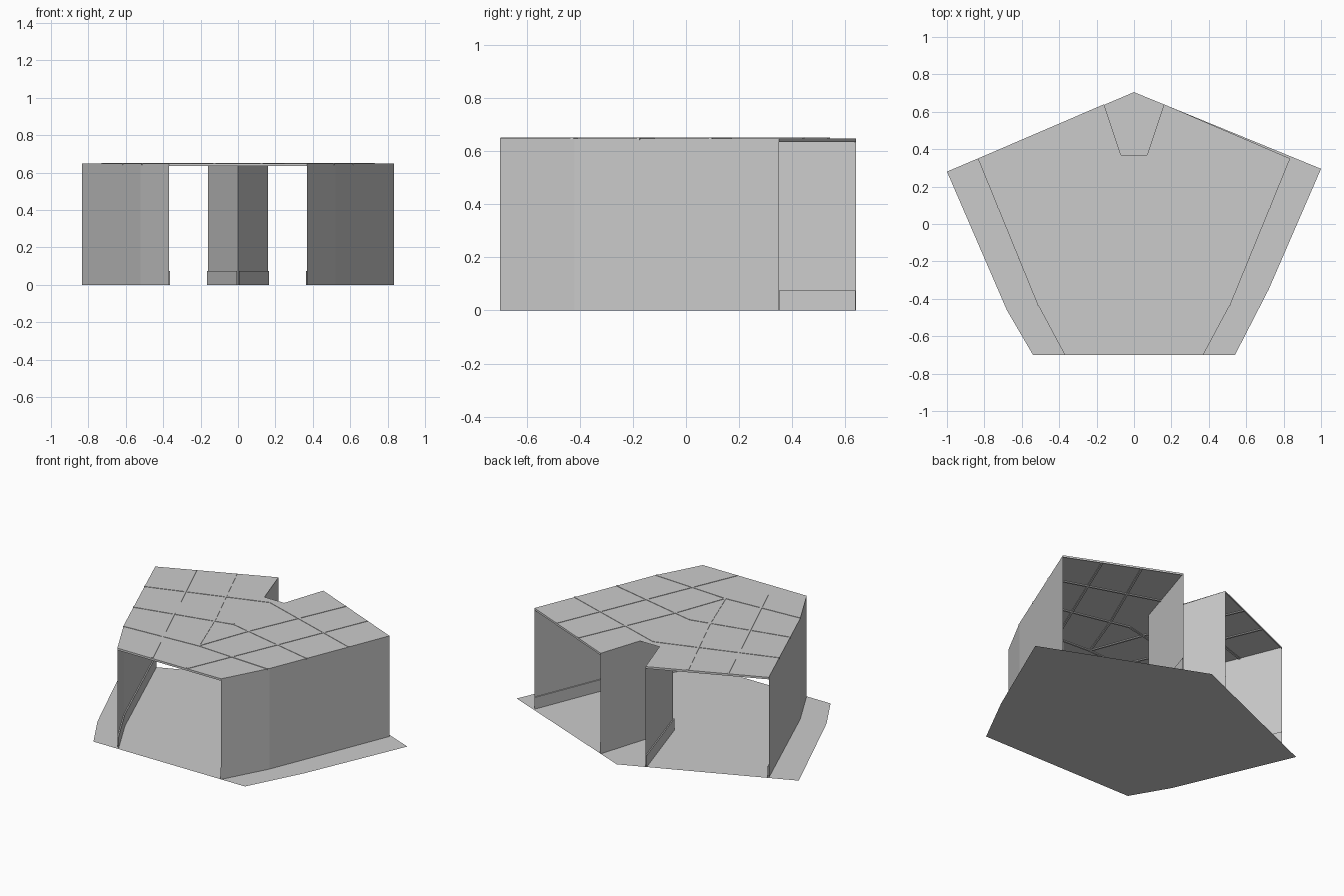
import bpy
from mathutils import Vector

if "Cube" in bpy.data.objects:
    bpy.data.objects.remove(bpy.data.objects["Cube"])


def make(name, verts, faces):
    me = bpy.data.meshes.new(name)
    me.from_pydata([tuple(v) for v in verts], [], faces)
    me.update()
    ob = bpy.data.objects.new(name, me)
    bpy.context.collection.objects.link(ob)
    return ob


def sheet(name, outline, z):
    return make(name, [(x, y, z) for x, y in outline], [list(range(len(outline)))])


def wall(name, path, z0, z1):
    n = len(path)
    verts = [(x, y, z0) for x, y in path] + [(x, y, z1) for x, y in path]
    return make(name, verts, [(i, i + 1, n + i + 1, n + i) for i in range(n - 1)])


def baseboard(name, path, offset, h=0.075):
    # strip shifted sideways off the wall, with a small top ledge
    o = Vector(offset)
    n = len(path)
    inner = [Vector(p) + o for p in path]
    verts = [(*p, 0) for p in inner] + [(*p, h) for p in inner] + [(*p, h) for p in path]
    faces = []
    for i in range(n - 1):
        faces.append((i, i + 1, n + i + 1, n + i))
        faces.append((n + i, n + i + 1, 2 * n + i + 1, 2 * n + i))
    return make(name, verts, faces)


def seam(name, path, w=0.012):
    # thin flat strip just above the roof, plus one below
    verts, faces = [], []
    for a, b in zip(path, path[1:]):
        a, b = Vector(a), Vector(b)
        d = (b - a).normalized()
        s = Vector((-d.y, d.x)) * w / 2
        k = len(verts)
        for z in (0.642, 0.6505):
            verts += [(*(p), z) for p in (a - s, b - s, b + s, a + s)]
        faces += [[k + i for i in f] for f in
                  ((0, 3, 2, 1), (4, 5, 6, 7), (0, 1, 5, 4), (1, 2, 6, 5), (2, 3, 7, 6), (3, 0, 4, 7))]
    return make(name, verts, faces)


def flip(path):
    return [(-x, y) for x, y in path]


# Floor slab
sheet("floor", [(-0.54, -0.70), (0.54, -0.70), (0.72, -0.35), (1.0, 0.295),
                (0, 0.705), (-1.0, 0.28), (-0.68, -0.46)], 0)

# Roof with notch at the back
side = [(0.37, -0.70), (0.52, -0.42), (0.835, 0.35)]
roof = side + [(0.16, 0.64), (0.07, 0.37)]
roof_all = roof + flip(roof)[::-1]
sheet("roof", roof_all, 0.648)

# Roof edge trims over the open ends
wall("front_trim", [(-0.37, -0.70), (0.37, -0.70)], 0.635, 0.648)

# Side walls, entry walls, baseboards and trims on both sides
entry = [(0.16, 0.64), (0, 0.13)]
for tag, f in (("right", lambda p: p), ("left", flip)):
    sx = 1 if tag == "right" else -1
    wall(tag + "_side_wall", f(side), 0, 0.648)
    baseboard(tag + "_side_baseboard", f(side), (-0.007 * sx, 0.002))
    wall(tag + "_entry_wall", f(entry), 0, 0.648)
    baseboard(tag + "_entry_baseboard", f(entry), (0.006 * sx, -0.002))
    wall(tag + "_back_trim", f([side[2], entry[0]]), 0.635, 0.648)
    # seams running from back edge to front
    seam(tag + "_outer_long_seam", f([(0.61, 0.445), (0.32, -0.24), (0.125, -0.695)]))
    seam(tag + "_inner_long_seam", f([(0.39, 0.54), (0.13, -0.05), (0.0, -0.40)]))

# Chevron seams across the roof
for i, (x, y, peak) in enumerate([(0.73, 0.09, 0.33), (0.62, -0.18, -0.04), (0.515, -0.43, -0.40)]):
    seam("cross_seam_%d" % i, [(-x, y), (0, peak), (x, y)])
